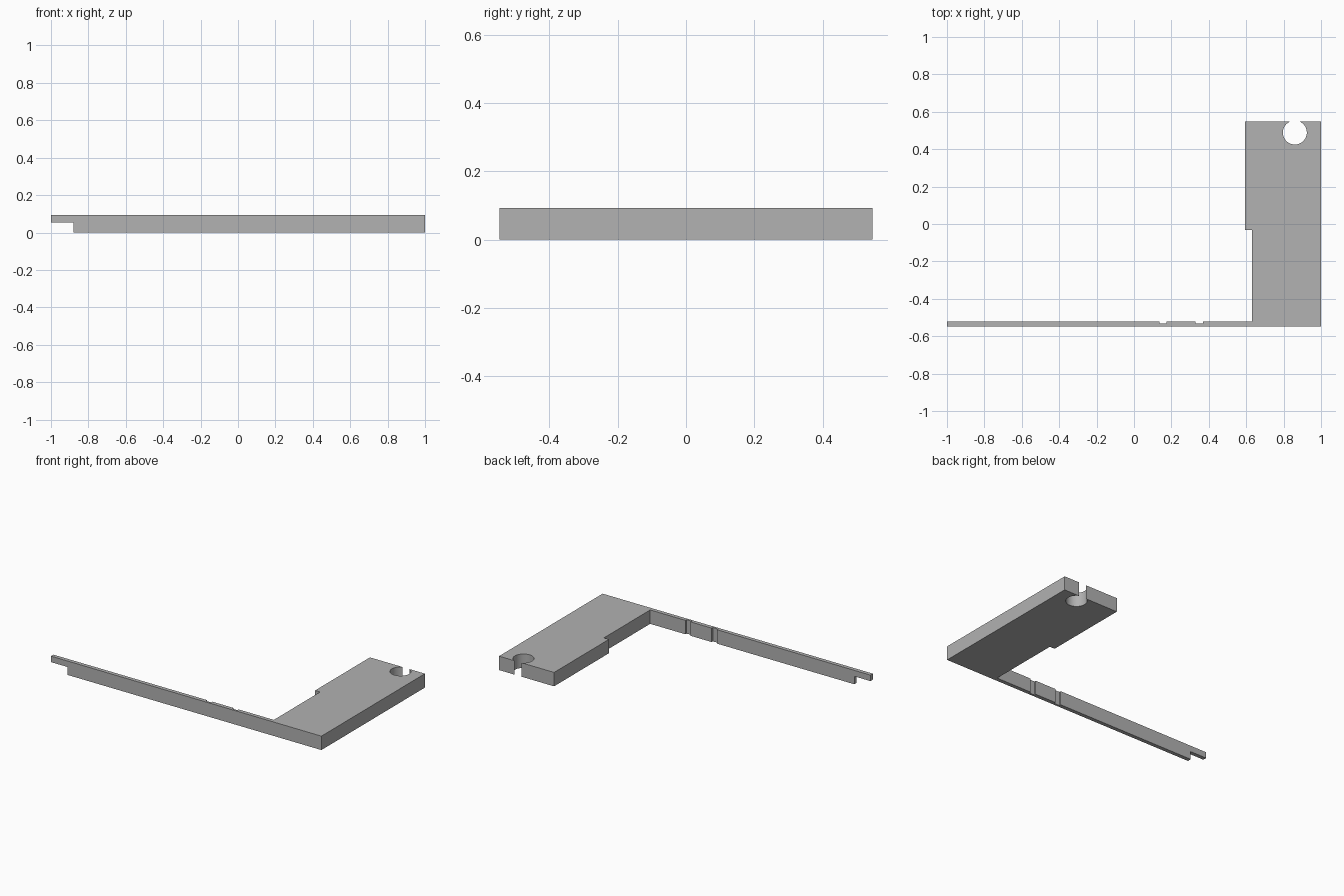
import bpy, bmesh, math

cube = bpy.data.objects.get("Cube")
if cube:
    bpy.data.objects.remove(cube, do_unlink=True)

HEIGHT = 0.093
BACK = 0.547
FRONT = -BACK
STRIP_Y = -0.521   # inner face of the thin strip
GROOVE_Y = -0.533  # floor of the shallow grooves

grey = bpy.data.materials.new("grey")
grey.use_nodes = True
colour = (0.445, 0.445, 0.445, 1)
grey.diffuse_color = colour
grey.node_tree.nodes["Principled BSDF"].inputs["Base Color"].default_value = colour


def extrude_profile(name, points, z0, z1):
    """Make a solid prism from a counter-clockwise outline."""
    bm = bmesh.new()
    face = bm.faces.new([bm.verts.new((x, y, z0)) for x, y in points])
    result = bmesh.ops.extrude_face_region(bm, geom=[face])
    top = [v for v in result["geom"] if isinstance(v, bmesh.types.BMVert)]
    bmesh.ops.translate(bm, verts=top, vec=(0, 0, z1 - z0))
    bmesh.ops.recalc_face_normals(bm, faces=bm.faces)
    mesh = bpy.data.meshes.new(name)
    bm.to_mesh(mesh)
    bm.free()
    mesh.materials.append(grey)
    obj = bpy.data.objects.new(name, mesh)
    bpy.context.collection.objects.link(obj)
    return obj


# Round hole that just breaks through the back edge
cx, cy, radius, steps = 0.86, 0.489, 0.064, 48
start = math.asin((BACK - cy) / radius)
sweep = math.pi + 2 * start
hole = [(cx + radius * math.cos(start - sweep * i / steps),
         cy + radius * math.sin(start - sweep * i / steps))
        for i in range(steps + 1)]

# Outline of the wide plate and the thin strip with its grooves
outline = [(-1, FRONT), (1, FRONT), (1, BACK)] + hole
outline += [(0.593, BACK), (0.593, -0.032), (0.63, -0.032), (0.63, STRIP_Y)]
for left, right in ((0.33, 0.369), (0.136, 0.175)):
    outline += [(right, STRIP_Y), (right, GROOVE_Y),
                (left, GROOVE_Y), (left, STRIP_Y)]
outline.append((-1, STRIP_Y))
bracket = extrude_profile("bracket_plate_with_strip", outline, 0, HEIGHT)

# Step cut out under the free end of the strip
cutter = extrude_profile("strip_end_cutter",
                         [(-1.1, -0.7), (-0.88, -0.7), (-0.88, -0.4), (-1.1, -0.4)],
                         -0.1, 0.053)
cutter.hide_render = True
cut = bracket.modifiers.new("strip_end_step", "BOOLEAN")
cut.operation = "DIFFERENCE"
cut.solver = "EXACT"
cut.object = cutter

bpy.ops.object.select_all(action="DESELECT")
bracket.select_set(True)
bpy.context.view_layer.objects.active = bracket
bpy.ops.object.modifier_apply(modifier=cut.name)
bpy.data.objects.remove(cutter, do_unlink=True)

# Smooth hole wall, sharp corners
bpy.ops.object.shade_smooth_by_angle(angle=math.radians(30))
